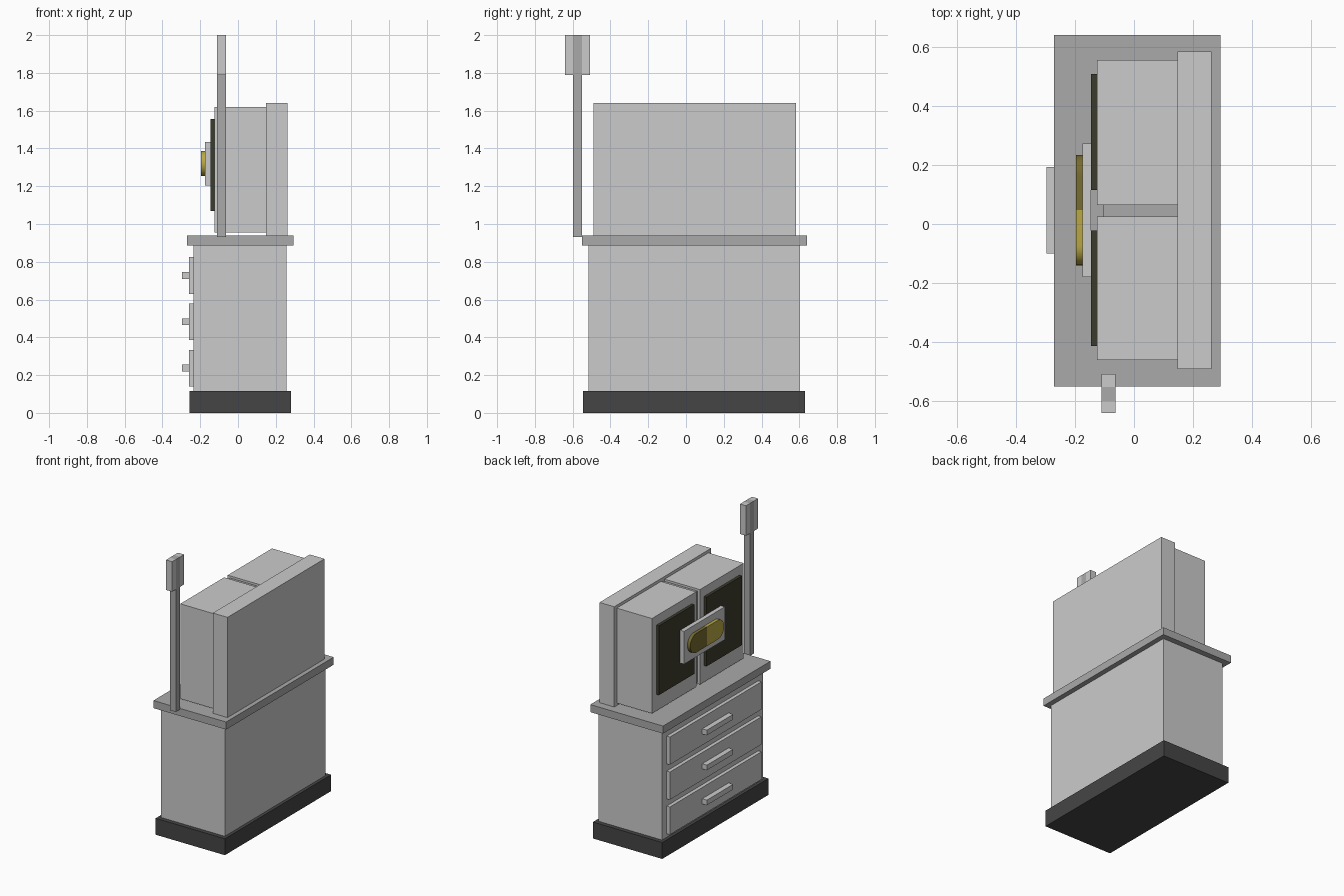
import bpy, bmesh, math

if "Cube" in bpy.data.objects:
    bpy.data.objects.remove(bpy.data.objects["Cube"])


def material(name, rgb):
    m = bpy.data.materials.new(name)
    m.diffuse_color = (*rgb, 1)
    m.use_nodes = True
    m.node_tree.nodes["Principled BSDF"].inputs["Base Color"].default_value = m.diffuse_color
    return m


DARK = material("dark_plinth", (0.06, 0.06, 0.06))
GREY = material("mid_grey", (0.4, 0.4, 0.4))
SCREEN = material("dark_olive", (0.045, 0.043, 0.025))
AMBER = material("amber", (0.5, 0.4, 0.06))
OLIVE = material("dim_amber", (0.18, 0.15, 0.03))


def finish(bm, name, mat):
    bmesh.ops.recalc_face_normals(bm, faces=bm.faces)
    me = bpy.data.meshes.new(name)
    bm.to_mesh(me)
    bm.free()
    ob = bpy.data.objects.new(name, me)
    bpy.context.collection.objects.link(ob)
    if mat:
        me.materials.append(mat)
    return ob


def box(name, x, y, z, mat=None):
    bm = bmesh.new()
    bmesh.ops.create_cube(bm, size=1)
    for v in bm.verts:
        for i, (lo, hi) in enumerate((x, y, z)):
            v.co[i] = (lo + hi) / 2 + v.co[i] * (hi - lo)
    return finish(bm, name, mat)


def half_pill(name, x, y_mid, y_end, z_mid, r, mat, steps=16):
    """Half of a stadium outline in the YZ plane, extruded along x."""
    s = 1 if y_end > y_mid else -1
    outline = [(y_mid, z_mid - r)]
    for i in range(steps + 1):
        a = -math.pi / 2 + math.pi * i / steps
        outline.append((y_end - s * r + s * r * math.cos(a), z_mid + r * math.sin(a)))
    outline.append((y_mid, z_mid + r))
    bm = bmesh.new()
    face = bm.faces.new([bm.verts.new((x[0], y, z)) for y, z in outline])
    ext = bmesh.ops.extrude_face_region(bm, geom=[face])["geom"]
    verts = [g for g in ext if isinstance(g, bmesh.types.BMVert)]
    bmesh.ops.translate(bm, verts=verts, vec=(x[1] - x[0], 0, 0))
    ob = finish(bm, name, mat)
    bpy.context.view_layer.objects.active = ob
    ob.select_set(True)
    bpy.ops.object.shade_smooth_by_angle(angle=math.radians(30))
    ob.select_set(False)


# Cabinet
box("plinth", (-0.257, 0.28), (-0.545, 0.63), (0, 0.115), DARK)
box("cabinet_body", (-0.235, 0.258), (-0.515, 0.6), (0.115, 0.885))
box("countertop", (-0.27, 0.293), (-0.55, 0.64), (0.885, 0.938), GREY)

# Drawers with bar handles
for i in range(3):
    z = 0.237 + 0.245 * i
    box(f"drawer_front_{i + 1}", (-0.26, -0.235), (-0.465, 0.55), (z - 0.097, z + 0.097))
    box(f"drawer_handle_{i + 1}", (-0.296, -0.26), (-0.1, 0.192), (z - 0.018, z + 0.018))

# Upper unit: rear panel, two boxes with dark door panels, spine between
box("rear_panel", (0.148, 0.262), (-0.49, 0.583), (0.938, 1.64))
for side, y0, y1, p0, p1 in (("left", 0.065, 0.555, 0.115, 0.507),
                             ("right", -0.46, 0.025, -0.412, -0.022)):
    box(f"{side}_case", (-0.125, 0.148), (y0, y1), (0.955, 1.62))
    box(f"{side}_door_panel", (-0.145, -0.125), (p0, p1), (1.07, 1.555), SCREEN)
box("centre_spine", (-0.105, 0.148), (0.025, 0.065), (0.965, 1.605), GREY)

# Sign plate with two-tone pill
box("sign_plate", (-0.175, -0.145), (-0.18, 0.272), (1.205, 1.435))
half_pill("pill_bright_half", (-0.197, -0.175), 0.047, -0.14, 1.32, 0.067, AMBER)
half_pill("pill_dim_half", (-0.197, -0.175), 0.047, 0.234, 1.32, 0.067, OLIVE)

# Side pole with a head block on both sides of it
box("pole", (-0.11, -0.063), (-0.598, -0.551), (0.932, 2.0), GREY)
box("pole_head_outer", (-0.11, -0.063), (-0.64, -0.598), (1.79, 2.0))
box("pole_head_inner", (-0.11, -0.063), (-0.551, -0.507), (1.79, 2.0))
